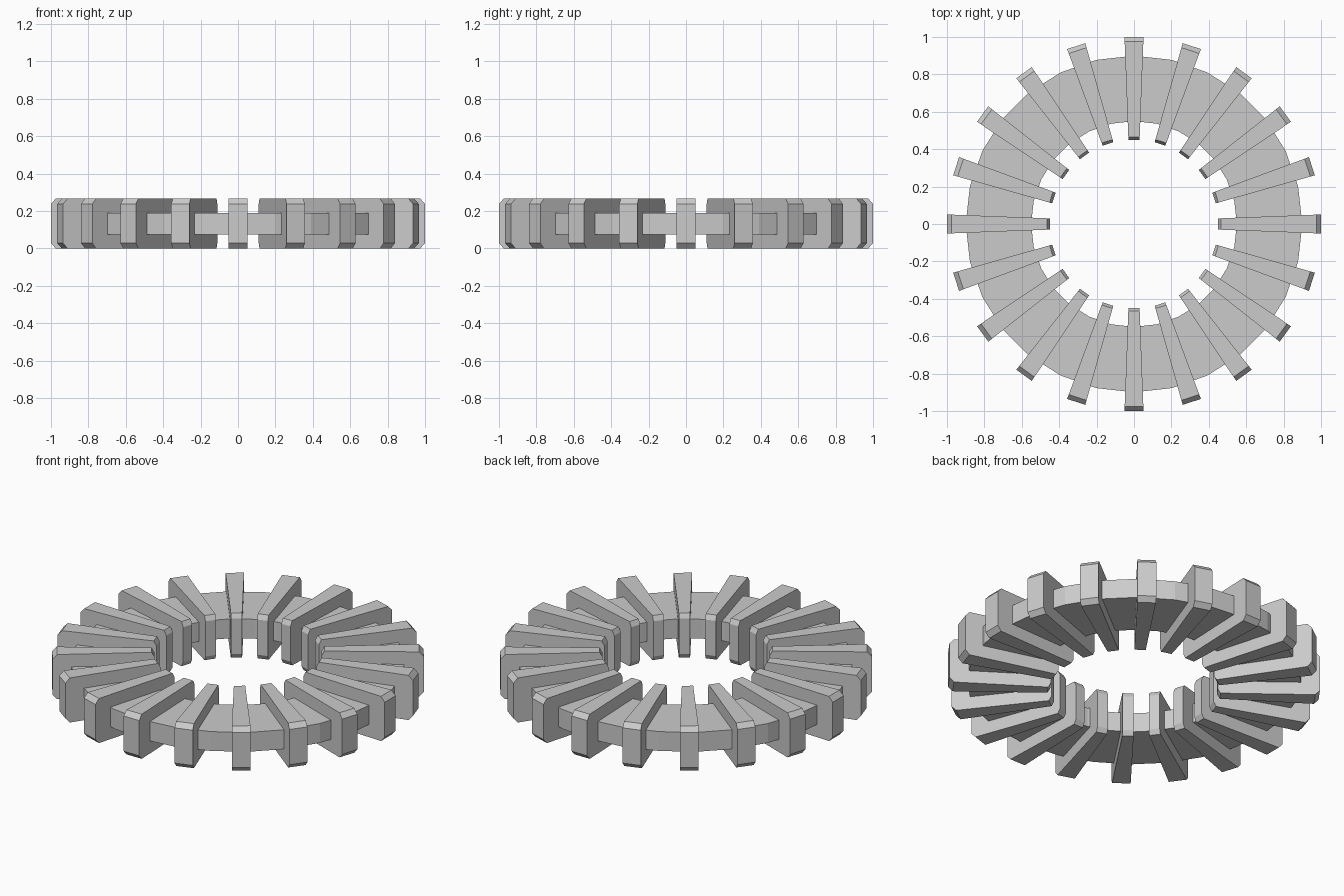
import bpy, bmesh
from math import cos, sin, pi

if "Cube" in bpy.data.objects:
    bpy.data.objects.remove(bpy.data.objects["Cube"])

def make_object(name, bm):
    bmesh.ops.recalc_face_normals(bm, faces=bm.faces)
    mesh = bpy.data.meshes.new(name)
    bm.to_mesh(mesh)
    bm.free()
    ob = bpy.data.objects.new(name, mesh)
    bpy.context.collection.objects.link(ob)
    return ob

# flat ring: rectangular section swept round the axis
SEG = 28
section = [(0.55, 0.075), (0.90, 0.075), (0.90, 0.19), (0.55, 0.19)]
bm = bmesh.new()
loops = []
for i in range(SEG):
    a = 2 * pi * i / SEG
    loops.append([bm.verts.new((r * cos(a), r * sin(a), z)) for r, z in section])
for i in range(SEG):
    p, q = loops[i], loops[(i + 1) % SEG]
    for k in range(4):
        m = (k + 1) % 4
        bm.faces.new((p[k], q[k], q[m], p[m]))
make_object("ring", bm)

# tapered radial block with chamfered ends: (radius, z) side profile
H = 0.265
profile = [(0.465, 0), (0.975, 0), (1.0, 0.028), (1.0, H - 0.028),
           (0.975, H), (0.465, H), (0.45, H - 0.028), (0.45, 0.028)]

def half_width(r):
    return 0.03 + (r - 0.45) / 0.55 * 0.021

bm = bmesh.new()
sides = [[bm.verts.new((r, s * half_width(r), z)) for r, z in profile] for s in (-1, 1)]
for side in sides:
    bm.faces.new(side)
n = len(profile)
for k in range(n):
    m = (k + 1) % n
    bm.faces.new((sides[0][k], sides[0][m], sides[1][m], sides[1][k]))
block = make_object("radial_block_01", bm)

# twenty blocks around the ring
COUNT = 20
for i in range(1, COUNT):
    ob = bpy.data.objects.new(f"radial_block_{i + 1:02d}", block.data)
    ob.rotation_euler.z = 2 * pi * i / COUNT
    bpy.context.collection.objects.link(ob)
